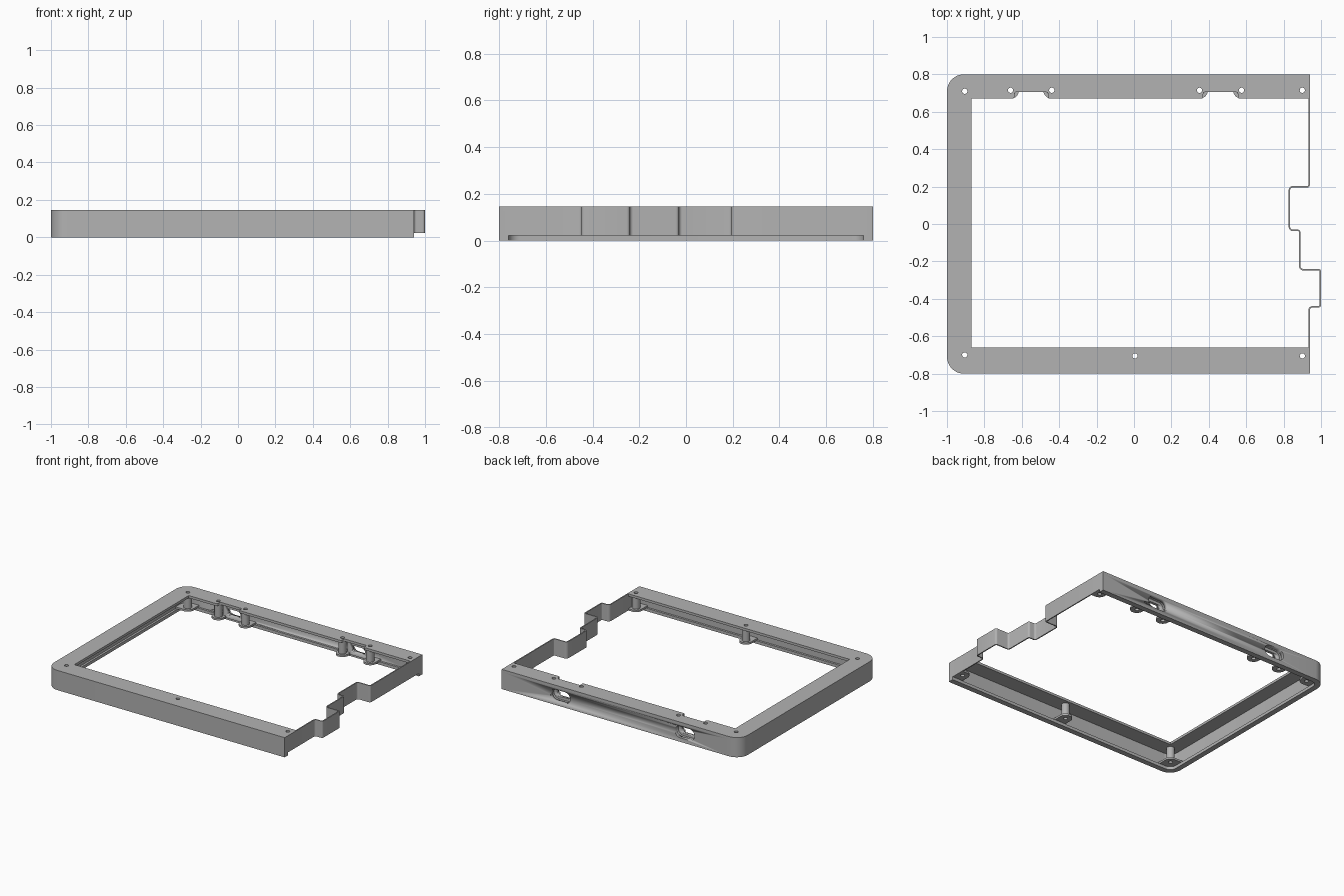
import bpy, bmesh, math
from mathutils import Vector, Matrix

if "Cube" in bpy.data.objects:
    bpy.data.objects.remove(bpy.data.objects["Cube"])

grey = bpy.data.materials.new("grey plastic")
grey.diffuse_color = (0.45, 0.45, 0.45, 1)
grey.use_nodes = True
grey.node_tree.nodes["Principled BSDF"].inputs["Base Color"].default_value = grey.diffuse_color

TOP, PLATE_Z = 0.145, 0.127


def circle(x, y, r, n=24):
    return [(x + r * math.cos(2 * math.pi * i / n), y + r * math.sin(2 * math.pi * i / n)) for i in range(n)]


def fillet(pts, r, steps=8):
    """Round the inner corners of an open path of right-angled turns."""
    out = [Vector(pts[0])]
    for a, b, c in zip(pts, pts[1:], pts[2:]):
        a, b, c = Vector(a), Vector(b), Vector(c)
        u, v = (a - b).normalized(), (c - b).normalized()
        for i in range(steps + 1):
            t = math.pi / 2 * i / steps
            out.append(b + (u + v) * r - v * r * math.cos(t) - u * r * math.sin(t))
    return out + [Vector(pts[-1])]


def inset(path, t):
    """Shift an open path to its left by t, with mitred joints."""
    normals = []
    for a, b in zip(path, path[1:]):
        d = (b - a).normalized()
        normals.append(Vector((-d.y, d.x)))
    out = []
    for i, p in enumerate(path):
        n1, n2 = normals[max(i - 1, 0)], normals[min(i, len(normals) - 1)]
        m = (n1 + n2).normalized()
        out.append(p + m * t / m.dot(n1))
    return out


def strip(path, t):
    return path + inset(path, t)[::-1]


def prism(name, loops, z0, z1, upright=False):
    """Extrude a filled outline (first loop) with holes (other loops)."""
    cu = bpy.data.curves.new(name, 'CURVE')
    cu.dimensions, cu.fill_mode = '2D', 'BOTH'
    cu.extrude = (z1 - z0) / 2
    for loop in loops:
        s = cu.splines.new('POLY')
        s.points.add(len(loop) - 1)
        for p, co in zip(s.points, loop):
            p.co = (co[0], co[1], 0, 1)
        s.use_cyclic_u = True
    tmp = bpy.data.objects.new(name + "_outline", cu)
    bpy.context.collection.objects.link(tmp)
    bpy.context.view_layer.update()
    me = bpy.data.meshes.new_from_object(tmp.evaluated_get(bpy.context.evaluated_depsgraph_get()))
    bpy.data.objects.remove(tmp)
    bm = bmesh.new()
    bm.from_mesh(me)
    bmesh.ops.remove_doubles(bm, verts=bm.verts, dist=1e-5)
    bmesh.ops.translate(bm, verts=bm.verts, vec=(0, 0, (z0 + z1) / 2))
    if upright:
        bmesh.ops.rotate(bm, verts=bm.verts, matrix=Matrix.Rotation(math.pi / 2, 3, 'X'))
    bmesh.ops.recalc_face_normals(bm, faces=bm.faces)
    bm.to_mesh(me)
    bm.free()
    me.materials.clear()
    me.materials.append(grey)
    ob = bpy.data.objects.new(name, me)
    bpy.context.collection.objects.link(ob)
    bpy.ops.object.select_all(action='DESELECT')
    ob.select_set(True)
    bpy.context.view_layer.objects.active = ob
    bpy.ops.object.shade_smooth_by_angle(angle=math.radians(35))
    return ob


def slot(w, h, x, z):
    r = h / 2
    pts = []
    for side, start in ((1, -90), (-1, 90)):
        for i in range(13):
            a = math.radians(start + 15 * i)
            pts.append((x + side * (w / 2 - r) + r * math.cos(a), z + r * math.sin(a)))
    return pts


def cut(ob, cutter):
    m = ob.modifiers.new("opening", 'BOOLEAN')
    m.operation, m.solver, m.object = 'DIFFERENCE', 'EXACT', cutter
    cutter.hide_render = True
    cutter.display_type = 'WIRE'


# Screw positions: x, y, radius of hole
screws = [(-0.905, 0.71), (-0.66, 0.715), (-0.44, 0.715), (0.35, 0.715), (0.575, 0.715), (0.9, 0.715),
          (-0.905, -0.70), (0.005, -0.705), (0.9, -0.705)]
HOLE = 0.014

# Top plate: three-sided frame with two notches in the rear inner edge
outer = fillet([(0.94, 0.8), (-1, 0.8), (-1, -0.8), (0.94, -0.8)], 0.09)
plate_outer = fillet([(0.936, 0.8), (-1, 0.8), (-1, -0.8), (0.936, -0.8)], 0.09)
window = [(0.936, -0.66), (-0.87, -0.66), (-0.87, 0.67)]
for x0, x1 in ((-0.64, -0.46), (0.37, 0.555)):
    window += fillet([(x0 - 0.03, 0.67), (x0, 0.67), (x0, 0.705), (x1, 0.705), (x1, 0.67), (x1 + 0.03, 0.67)], 0.01, 4)
window.append((0.936, 0.67))
prism("top_plate", [plate_outer + window] + [circle(x, y, HOLE) for x, y in screws], PLATE_Z, TOP)

# Outer wall and the thicker rim along its foot
wall = prism("outer_wall", [strip(outer, 0.025)], 0.0, PLATE_Z)
prism("foot_rim", [strip(inset(outer, 0.024), 0.016)], 0.0, 0.022)

# Thin stepped wall closing the right side
steps = [(0.94, -0.8), (0.94, -0.447), (1, -0.447), (1, -0.24), (0.89, -0.24), (0.89, -0.03),
         (0.835, -0.03), (0.835, 0.195), (0.94, 0.195), (0.94, 0.8)]
prism("stepped_side_wall", [strip(fillet(steps, 0.014, 5), 0.008)], 0.022, TOP)

# Screw posts with mounting pads reaching out to the wall
for i, (x, y) in enumerate(screws):
    sy = 1 if y > 0 else -1
    hole = circle(x, y, HOLE)
    prism(f"screw_post_{i}", [circle(x, y, 0.028), hole], 0.022, PLATE_Z)
    r, wy = 0.045, sy * 0.777
    if abs(x) > 0.8:
        sx = 1 if x > 0 else -1
        wx = 0.933 if sx > 0 else -0.977
        pad = [(x - sx * r * math.cos(a), y - sy * r * math.sin(a)) for a in (math.pi / 16 * k for k in range(9))]
        pad += [(wx, y - sy * r), (wx, wy), (x - sx * r, wy)]
        if sx < 0:
            pad[-2:-1] = [(wx, sy * 0.75), (wx + 0.027, wy)]
    else:
        pad = [(x - r * math.cos(a), y - sy * r * math.sin(a)) for a in (math.pi / 16 * k for k in range(17))]
        pad += [(x + r, wy), (x - r, wy)]
    prism(f"mounting_pad_{i}", [pad, hole], 0.022, 0.036)

# Rear connector openings: wide recess in the wall, narrow slot in the block behind
for i, x in enumerate((-0.55, 0.4625)):
    block = prism(f"connector_block_{i}", [[(x - 0.09, 0.74), (x + 0.09, 0.74), (x + 0.09, 0.776), (x - 0.09, 0.776)]],
                  0.022, PLATE_Z)
    recess = prism(f"recess_cutter_{i}", [slot(0.16, 0.084, x, 0.072)], -0.83, -0.76, True)
    through = prism(f"slot_cutter_{i}", [slot(0.105, 0.045, x, 0.072)], -0.82, -0.70, True)
    cut(wall, recess)
    cut(block, recess)
    cut(block, through)
